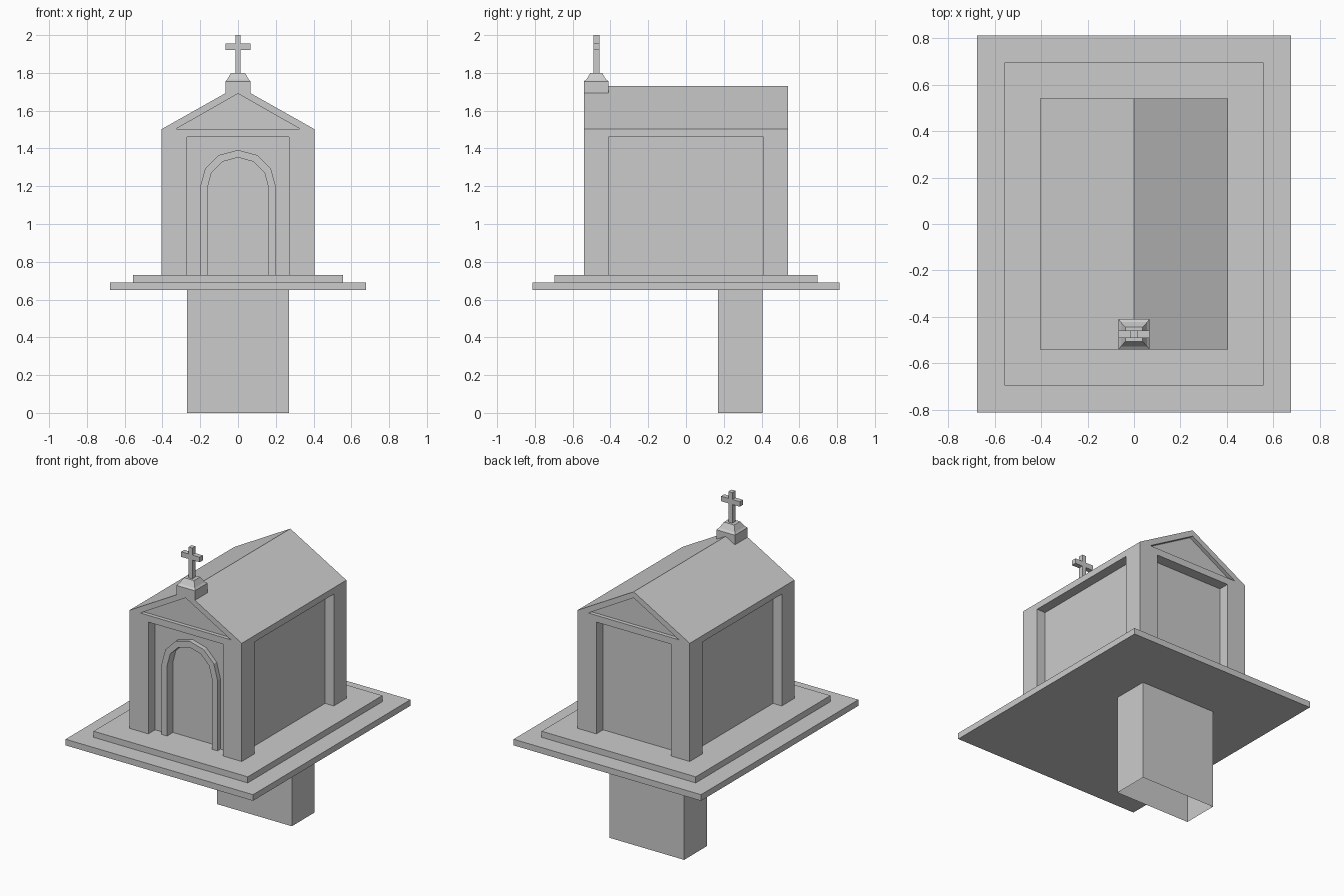
import bpy, bmesh, math

if "Cube" in bpy.data.objects:
    bpy.data.objects.remove(bpy.data.objects["Cube"])


def make(name, bm):
    bmesh.ops.recalc_face_normals(bm, faces=bm.faces)
    me = bpy.data.meshes.new(name)
    bm.to_mesh(me)
    bm.free()
    ob = bpy.data.objects.new(name, me)
    bpy.context.collection.objects.link(ob)
    return ob


def prism(name, outline, y0, y1):
    """Extrude an (x, z) outline from y0 to y1."""
    bm = bmesh.new()
    face = bm.faces.new([bm.verts.new((x, y0, z)) for x, z in outline])
    new = bmesh.ops.extrude_face_region(bm, geom=[face])["geom"]
    verts = [v for v in new if isinstance(v, bmesh.types.BMVert)]
    bmesh.ops.translate(bm, verts=verts, vec=(0, y1 - y0, 0))
    # the source face stays as one cap of the prism
    if len(bm.faces) == len(outline) + 1:
        bm.faces.new([v for v in bm.verts if abs(v.co.y - y0) < 1e-6])
    return make(name, bm)


def box(name, x0, x1, y0, y1, z0, z1):
    return prism(name, [(x0, z0), (x1, z0), (x1, z1), (x0, z1)], y0, y1)


def arch(r, base, spring=1.19, n=6):
    """Round-headed outline from left foot to right foot."""
    top = [(-r * math.cos(math.pi * i / n), spring + r * math.sin(math.pi * i / n))
           for i in range(n + 1)]
    return [(-r, base)] + top + [(r, base)]


def cut(ob, cutter):
    mod = ob.modifiers.new("cut", 'BOOLEAN')
    mod.operation = 'DIFFERENCE'
    mod.solver = 'EXACT'
    mod.object = cutter
    bpy.context.view_layer.objects.active = ob
    bpy.ops.object.modifier_apply(modifier=mod.name)
    bpy.data.objects.remove(cutter)


# Support pillar, open underneath
pillar = box("support_pillar", -0.27, 0.27, 0.17, 0.405, 0, 0.65)
bm = bmesh.new()
bm.from_mesh(pillar.data)
bm.faces.ensure_lookup_table()
bottom = [f for f in bm.faces if all(v.co.z < 1e-5 for v in f.verts)]
bmesh.ops.delete(bm, geom=bottom, context='FACES_ONLY')
bm.to_mesh(pillar.data)
bm.free()

# Stepped base slabs
box("lower_slab", -0.677, 0.677, -0.812, 0.812, 0.65, 0.69)
box("upper_slab", -0.557, 0.557, -0.695, 0.695, 0.69, 0.73)

# Chapel body with gabled roof
body = prism("chapel_body", [(-0.405, 0.73), (0.405, 0.73), (0.405, 1.502),
                             (0, 1.73), (-0.405, 1.502)], -0.54, 0.54)

# Recessed panels on all four sides, and the gable triangles
gable = [(-0.327, 1.504), (0.327, 1.504), (0, 1.69)]
for s in (-1, 1):
    ya, yb = sorted((s * 0.47, s * 0.7))
    cut(body, box("panel_cutter", -0.27, 0.27, ya, yb, 0.6, 1.46))
    xa, xb = sorted((s * 0.342, s * 0.6))
    cut(body, box("panel_cutter", xa, xb, -0.41, 0.41, 0.6, 1.46))
    ya, yb = sorted((s * 0.515, s * 0.7))
    cut(body, prism("gable_cutter", gable, ya, yb))

# Doorway recess and raised arch surround
cut(body, prism("door_cutter", arch(0.162, 0.6), -0.7, -0.44))
prism("door_surround", arch(0.202, 0.73) + arch(0.162, 0.73)[::-1], -0.50, -0.468)

# Cross pedestal: stacked rectangular rings (half x, half y, z)
CY = -0.475
bm = bmesh.new()
rings = []
for hx, hy, z in [(0.067, 0.066, 1.692), (0.067, 0.066, 1.755),
                  (0.057, 0.052, 1.765), (0.037, 0.031, 1.80)]:
    rings.append([bm.verts.new((sx * hx, CY + sy * hy, z))
                  for sx, sy in ((-1, -1), (1, -1), (1, 1), (-1, 1))])
for a, b in zip(rings, rings[1:]):
    for i in range(4):
        j = (i + 1) % 4
        bm.faces.new((a[i], a[j], b[j], b[i]))
bm.faces.new(rings[0])
bm.faces.new(rings[-1])
make("cross_pedestal", bm)

# Cross as a single outline
w, a, z0, z1 = 0.014, 0.067, 1.922, 1.955
half = [(w, 1.80), (w, z0), (a, z0), (a, z1), (w, z1), (w, 2.0)]
prism("cross", half + [(-x, z) for x, z in half[::-1]], CY - 0.016, CY + 0.016)
